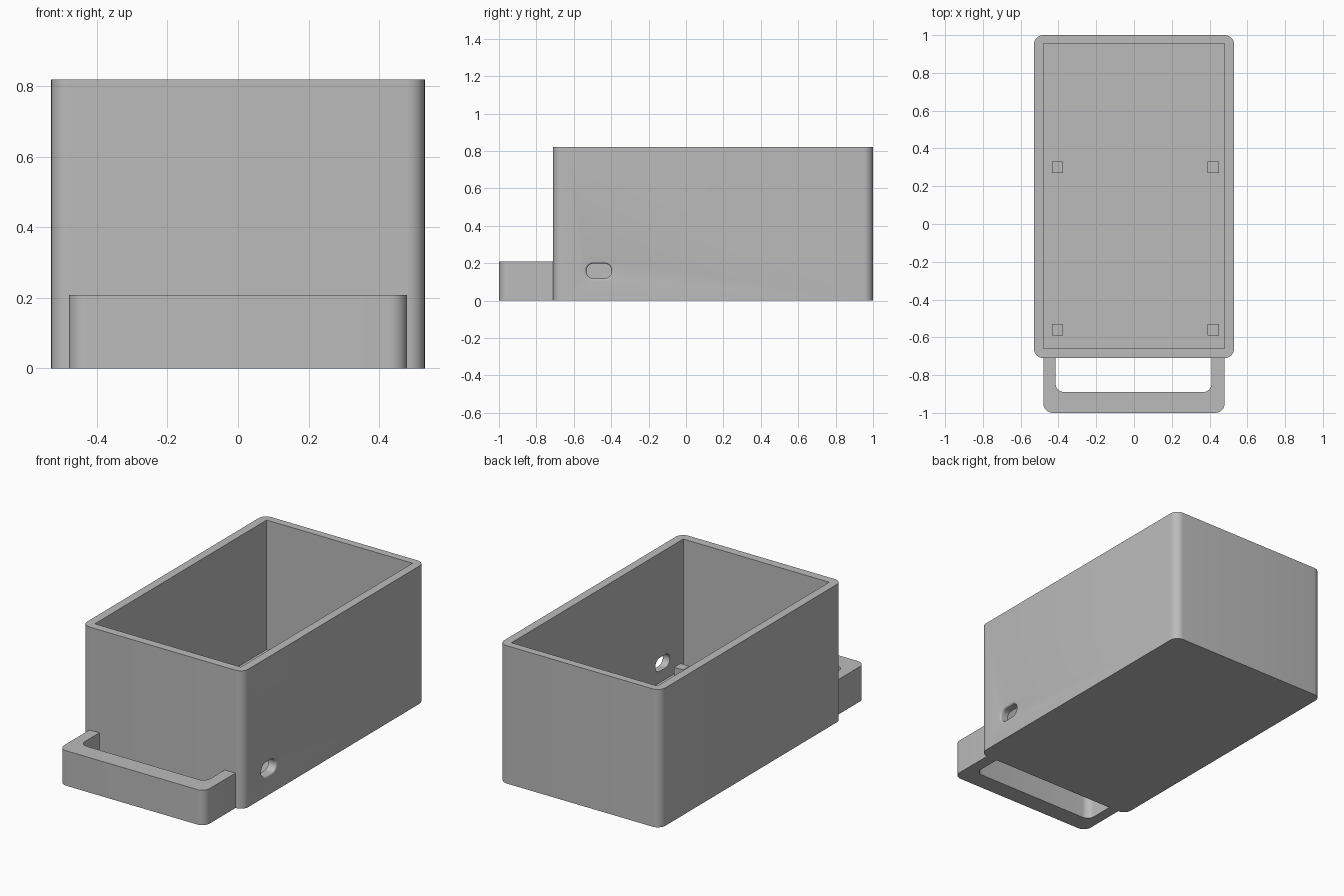
import bpy
import bmesh
from math import cos, sin, pi

cube = bpy.data.objects.get("Cube")
if cube:
    bpy.data.objects.remove(cube, do_unlink=True)

grey = bpy.data.materials.new("plain grey")
grey.use_nodes = True
grey.diffuse_color = (0.5, 0.5, 0.5, 1)
grey.node_tree.nodes["Principled BSDF"].inputs["Base Color"].default_value = (0.5, 0.5, 0.5, 1)


def arc(cx, cy, r, start, end, steps=8):
    """Points on an arc, angles in quarter turns."""
    angles = [(start + (end - start) * i / steps) * pi / 2 for i in range(steps + 1)]
    return [(cx + r * cos(a), cy + r * sin(a)) for a in angles]


def rounded_rect(x0, x1, y0, y1, r):
    if r == 0:
        return [(x0, y0), (x1, y0), (x1, y1), (x0, y1)]
    centres = [(x1 - r, y1 - r), (x0 + r, y1 - r), (x0 + r, y0 + r), (x1 - r, y0 + r)]
    return [p for i, (cx, cy) in enumerate(centres) for p in arc(cx, cy, r, i, i + 1)]


def loft(name, rings):
    """Join matching rings of points into a closed solid."""
    bm = bmesh.new()
    loops = [[bm.verts.new(p) for p in ring] for ring in rings]
    for a, b in zip(loops, loops[1:]):
        for i in range(len(a)):
            j = (i + 1) % len(a)
            bm.faces.new((a[i], a[j], b[j], b[i]))
    bm.faces.new(loops[0][::-1])
    bm.faces.new(loops[-1])
    bmesh.ops.remove_doubles(bm, verts=bm.verts, dist=1e-5)
    bmesh.ops.recalc_face_normals(bm, faces=bm.faces)
    mesh = bpy.data.meshes.new(name)
    bm.to_mesh(mesh)
    bm.free()
    mesh.materials.append(grey)
    obj = bpy.data.objects.new(name, mesh)
    bpy.context.collection.objects.link(obj)
    return obj


def prism(name, outline, z0, z1):
    return loft(name, [[(x, y, z) for x, y in outline] for z in (z0, z1)])


def activate(obj):
    bpy.ops.object.select_all(action="DESELECT")
    obj.select_set(True)
    bpy.context.view_layer.objects.active = obj


def cut(obj, cutter):
    cutter.hide_render = True
    mod = obj.modifiers.new("cut", "BOOLEAN")
    mod.operation = "DIFFERENCE"
    mod.solver = "EXACT"
    mod.object = cutter
    activate(obj)
    bpy.ops.object.modifier_apply(modifier=mod.name)
    bpy.data.objects.remove(cutter, do_unlink=True)


def smooth(obj):
    activate(obj)
    bpy.ops.object.shade_smooth_by_angle(angle=pi / 6)


# Open box with rounded upright corners and a square-cornered cavity
box = prism("box", rounded_rect(-0.53, 0.53, -0.71, 1, 0.05), 0, 0.82)
cut(box, prism("cavity_cutter", rounded_rect(-0.48, 0.48, -0.66, 0.955, 0), 0.05, 0.9))


# Cable slot in one side wall, flaring to a soft lip on the outside
def slot_ring(x, grow):
    hw, hh = 0.068 + grow, 0.04 + grow
    outline = rounded_rect(-0.465 - hw, -0.465 + hw, 0.158 - hh, 0.158 + hh, hh - 0.0005)
    return [(x, y, z) for y, z in outline]


lip = 0.012
flare = [(0.53 - lip * (1 - sin(a)), lip * (1 - cos(a))) for a in (i * pi / 12 for i in range(7))]
rings = [slot_ring(0.44, 0)] + [slot_ring(x, g) for x, g in flare] + [slot_ring(0.56, lip)]
cut(box, loft("slot_cutter", rings))
smooth(box)

# U-shaped front handle, its legs run into the box wall
outer = [(-0.48, -0.69)] + arc(-0.43, -0.95, 0.05, 2, 3) + arc(0.43, -0.95, 0.05, 3, 4) + [(0.48, -0.69)]
inner = [(0.41, -0.69)] + arc(0.365, -0.845, 0.045, 4, 3) + arc(-0.37, -0.845, 0.045, 3, 2) + [(-0.415, -0.69)]
smooth(prism("front_handle", outer + inner, 0, 0.208))

# Four small square standoffs on the floor
for side, x in (("right", -0.405), ("left", 0.42)):
    for end, y in (("front", -0.56), ("back", 0.3)):
        prism(f"{end}_{side}_standoff", rounded_rect(x - 0.03, x + 0.03, y - 0.03, y + 0.03, 0), 0.045, 0.115)
